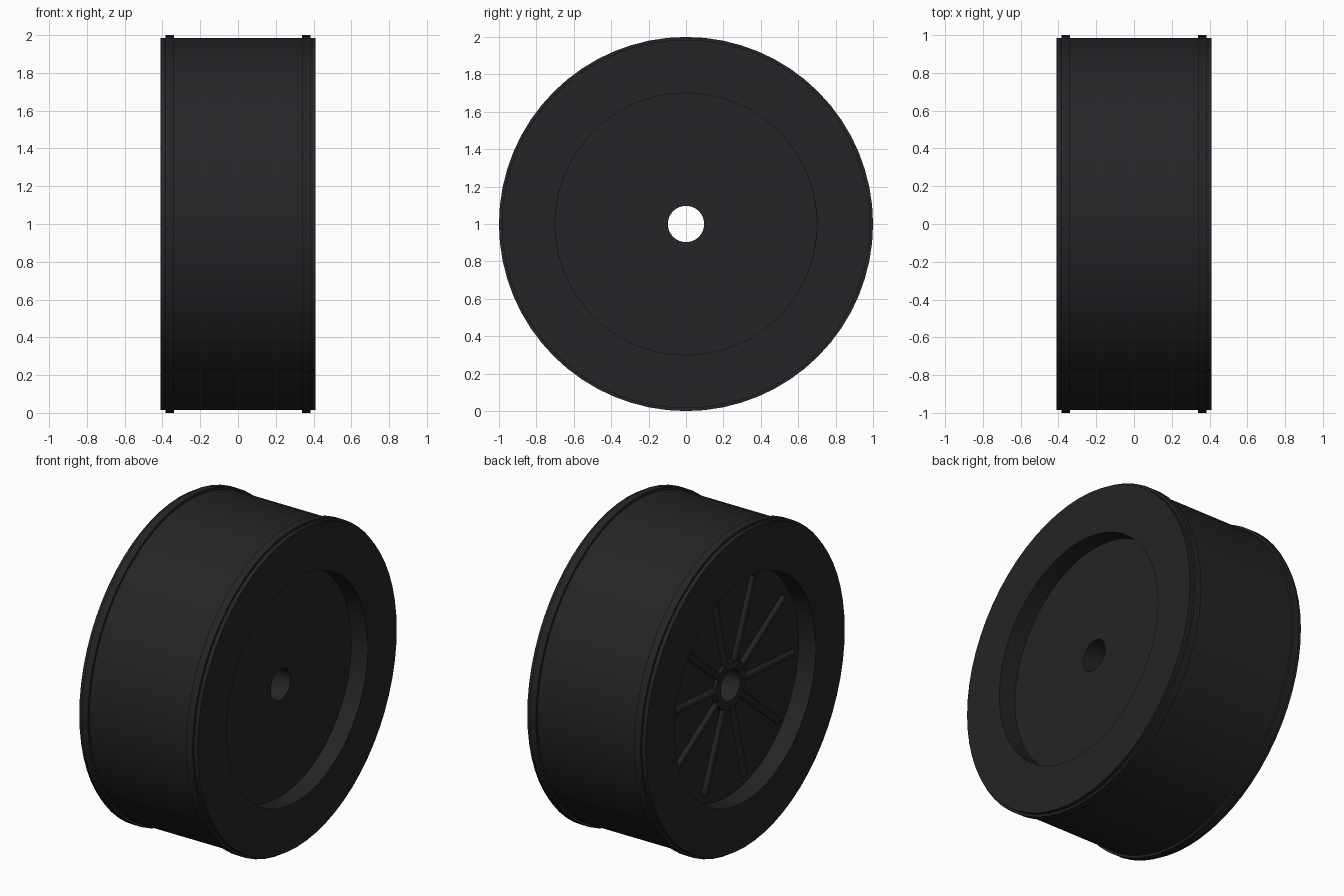
import bpy, bmesh
from math import cos, sin, pi, radians
from mathutils import Matrix, Vector

if "Cube" in bpy.data.objects:
    bpy.data.objects.remove(bpy.data.objects["Cube"])

CENTRE = Vector((0, 0, 1))


def material(name, rgb):
    m = bpy.data.materials.new(name)
    m.diffuse_color = (*rgb, 1)
    m.use_nodes = True
    m.node_tree.nodes["Principled BSDF"].inputs["Base Color"].default_value = m.diffuse_color
    return m


rubber = material("dark_rubber", (0.018, 0.018, 0.021))


def finish(name, bm):
    bmesh.ops.recalc_face_normals(bm, faces=bm.faces)
    me = bpy.data.meshes.new(name)
    bm.to_mesh(me)
    bm.free()
    me.materials.append(rubber)
    ob = bpy.data.objects.new(name, me)
    bpy.context.collection.objects.link(ob)
    bpy.context.view_layer.objects.active = ob
    ob.select_set(True)
    bpy.ops.object.shade_smooth_by_angle(angle=radians(30))
    ob.select_set(False)
    return ob


def lathe(name, profile, steps=64):
    """Revolve a closed (x, radius) profile around the axle."""
    bm = bmesh.new()
    rings = []
    for i in range(steps):
        a = 2 * pi * i / steps
        rings.append([bm.verts.new(CENTRE + Vector((x, r * cos(a), r * sin(a))))
                      for x, r in profile])
    n = len(profile)
    for i in range(steps):
        p, q = rings[i], rings[(i + 1) % steps]
        for j in range(n):
            k = (j + 1) % n
            bm.faces.new((p[j], p[k], q[k], q[j]))
    return finish(name, bm)


def tube(name, x0, x1, r_in, r_out):
    return lathe(name, [(x0, r_in), (x1, r_in), (x1, r_out), (x0, r_out)])


# Tyre, with a raised band near each edge
tube("tyre", -0.41, 0.41, 0.70, 0.985)
for side, s in (("left", -1), ("right", 1)):
    tube(side + "_tyre_band", s * 0.34, s * 0.385, 0.95, 1.0)

# Recessed wheel disc with axle hole
tube("wheel_disc", -0.29, 0.295, 0.097, 0.70)

# Hub ring and ten spokes on the left face
tube("hub_ring", -0.31, -0.28, 0.097, 0.15)
bm = bmesh.new()
for i in range(10):
    a = radians(22 + 36 * i)
    m = (Matrix.Translation(CENTRE + Vector((-0.29, 0, 0))) @ Matrix.Rotation(a, 4, 'X')
         @ Matrix.Translation((0, 0, 0.385)))
    bmesh.ops.create_cone(bm, cap_ends=True, segments=16, radius1=0.023,
                          radius2=0.023, depth=0.51, matrix=m)
finish("spokes", bm)
